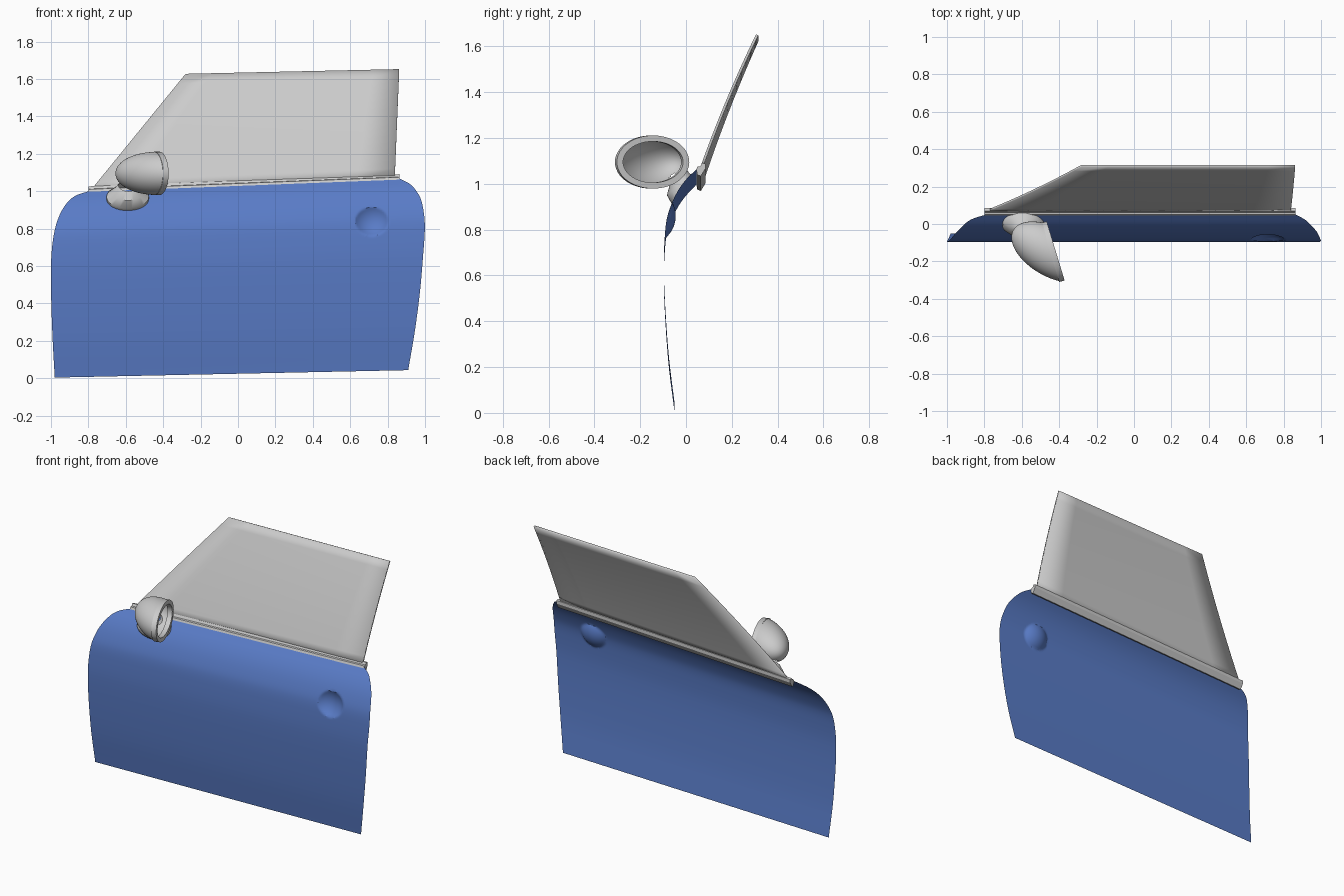
import bpy
from math import sin, cos, pi, sqrt
from mathutils import Vector

if "Cube" in bpy.data.objects:
    bpy.data.objects.remove(bpy.data.objects["Cube"])


def curve(points, t):
    """Smooth interpolation through (t, value) pairs."""
    n = len(points)
    slope = []
    for i in range(n):
        a, b = points[max(i - 1, 0)], points[min(i + 1, n - 1)]
        slope.append((b[1] - a[1]) / (b[0] - a[0]))
    i = 0
    while i < n - 2 and t > points[i + 1][0]:
        i += 1
    (t0, p0), (t1, p1) = points[i], points[i + 1]
    h = t1 - t0
    s = (t - t0) / h
    return (p0 * (2*s**3 - 3*s**2 + 1) + slope[i] * h * (s**3 - 2*s**2 + s)
            + p1 * (3*s**2 - 2*s**3) + slope[i + 1] * h * (s**3 - s**2))


def make(name, verts, faces, angle=30):
    mesh = bpy.data.meshes.new(name)
    mesh.from_pydata(verts, [], faces)
    mesh.update()
    ob = bpy.data.objects.new(name, mesh)
    bpy.context.collection.objects.link(ob)
    bpy.ops.object.select_all(action='DESELECT')
    ob.select_set(True)
    bpy.context.view_layer.objects.active = ob
    bpy.ops.object.shade_smooth_by_angle(angle=angle * pi / 180)
    return ob


def grid_faces(rows, cols, wrap_c=False, wrap_r=False):
    return [(r * cols + c, r * cols + (c + 1) % cols,
             (r + 1) % rows * cols + (c + 1) % cols, (r + 1) % rows * cols + c)
            for r in range(rows if wrap_r else rows - 1)
            for c in range(cols if wrap_c else cols - 1)]


def top_line(x):
    return 1.033 + 0.039 * x


def bottom_line(x):
    return 0.024 + 0.021 * x


# Door panel: curved sheet with rounded upper corners and a handle recess
PROFILE = [(0, -.05), (.2, -.075), (.4, -.09), (.58, -.097), (.7, -.093),
           (.78, -.084), (.84, -.065), (.9, -.036), (.95, 0), (1, .05)]
LEFT = [(0, -.98), (.25, -.993), (.5, -1), (.65, -.998), (.78, -.983),
        (.88, -.952), (.95, -.905), (.98, -.86), (1, -.79)]
RIGHT = [(0, .91), (.2, .945), (.4, .972), (.6, .99), (.75, .999),
         (.85, .988), (.91, .968), (.97, .92), (1, .865)]


def door_y(x, z):
    b = bottom_line(x)
    return curve(PROFILE, (z - b) / (top_line(x) - b))


ROWS, COLS = 111, 221
verts = []
for r in range(ROWS):
    v = r / (ROWS - 1)
    xl, xr = curve(LEFT, v), curve(RIGHT, v)
    for c in range(COLS):
        x = xl + (xr - xl) * c / (COLS - 1)
        z = bottom_line(x) * (1 - v) + top_line(x) * v
        y = curve(PROFILE, v)
        d2 = .128 ** 2 - (x - .715) ** 2 - (z - .86) ** 2
        if d2 > 0:
            y = max(y, -.173 + sqrt(d2))
        verts.append((x, y, z))
door = make("door_panel", verts, grid_faces(ROWS, COLS))
blue = bpy.data.materials.new("blue_paint")
blue.diffuse_color = (0.1, 0.2, 0.57, 1)
blue.use_nodes = True
blue.node_tree.nodes["Principled BSDF"].inputs["Base Color"].default_value = blue.diffuse_color
door.data.materials.append(blue)

# Window glass: leaning, slightly curved pane
ROWS, COLS = 13, 9
verts = []
for r in range(ROWS):
    v = r / (ROWS - 1)
    a = Vector((-.79, 0, 1.0)).lerp(Vector((-.28, 0, 1.625)), v)
    b = Vector((.838, 0, 1.07)).lerp(Vector((.862, 0, 1.65)), v)
    for c in range(COLS):
        p = a.lerp(b, c / (COLS - 1))
        verts.append((p.x, .068 + .205 * v + .038 * v * v, p.z))
glass = make("window_glass", verts, grid_faces(ROWS, COLS))
mod = glass.modifiers.new("thickness", 'SOLIDIFY')
mod.thickness = .012
mod.offset = 0

# Window seal strip along the top of the door
SEAL = [(.045, -.005), (.05, -.028), (.065, -.033), (.085, 0),
        (.085, .02), (.07, .024), (.062, .01), (.05, .008)]
n = len(SEAL)
verts = [(x, y, top_line(x) + dz) for x in (-.8, .863) for y, dz in SEAL]
make("window_seal", verts, grid_faces(2, n, True)
     + [tuple(reversed(range(n))), tuple(range(n, 2 * n))])

# Mirror frame: opening centre, in-plane axis, facing direction, bowl axis
C = Vector((-.44, -.15, 1.095))
T = Vector((.29, -.957, 0))
N = Vector((.957, .29, 0))
Z = Vector((0, 0, 1))
BOWL = Vector((-.21, .045, 0))
SEG = 48


def oval(a, b, centre):
    return [centre + T * a * cos(2*pi*i/SEG) + Z * b * sin(2*pi*i/SEG)
            for i in range(SEG)]


# Mirror housing: skewed half-egg, open where the stalk enters
HOLE = Vector((-.585, -.035, 1.032))
rings = 20
verts = []
for r in range(rings):
    u = pi / 2 * r / rings
    verts += oval(.164 * cos(u), .115 * cos(u), C + BOWL * sin(u))
verts.append(C + BOWL)
faces = grid_faces(rings, SEG, True)
last = (rings - 1) * SEG
faces += [(last + i, last + (i + 1) % SEG, len(verts) - 1) for i in range(SEG)]
faces = [f for f in faces
         if (sum((verts[i] for i in f), Vector()) / len(f) - HOLE).length > .045]
make("mirror_housing", verts, faces, 60)

# Mirror rim: rectangular-section ring round the opening
verts = (oval(.165, .116, C - N * .008) + oval(.165, .116, C + N * .022)
         + oval(.137, .09, C + N * .022) + oval(.137, .09, C - N * .008))
make("mirror_rim", verts, grid_faces(4, SEG, True, True))

# Mirror stalk: hollow flared foot lying on the door, rising into the housing
verts = []
S = 32
for i in range(S):
    a = 2 * pi * i / S
    x, z = -.59 + .113 * cos(a), .958 + .062 * sin(a)
    verts.append(Vector((x, door_y(x, z), z)))
foot = list(verts)
verts += [p + Vector((0, -.016, .012)) for p in foot]
for k, size, centre in ((1, .72, (-.588, -.033, .997)), (2, .5, HOLE)):
    for i in range(S):
        a = 2 * pi * i / S
        verts.append(Vector(centre) + Vector((.108 * size * cos(a),
                     .07 * size * sin(a), .065 * size * sin(a))))
make("mirror_stalk", verts, grid_faces(4, S, True), 40)
